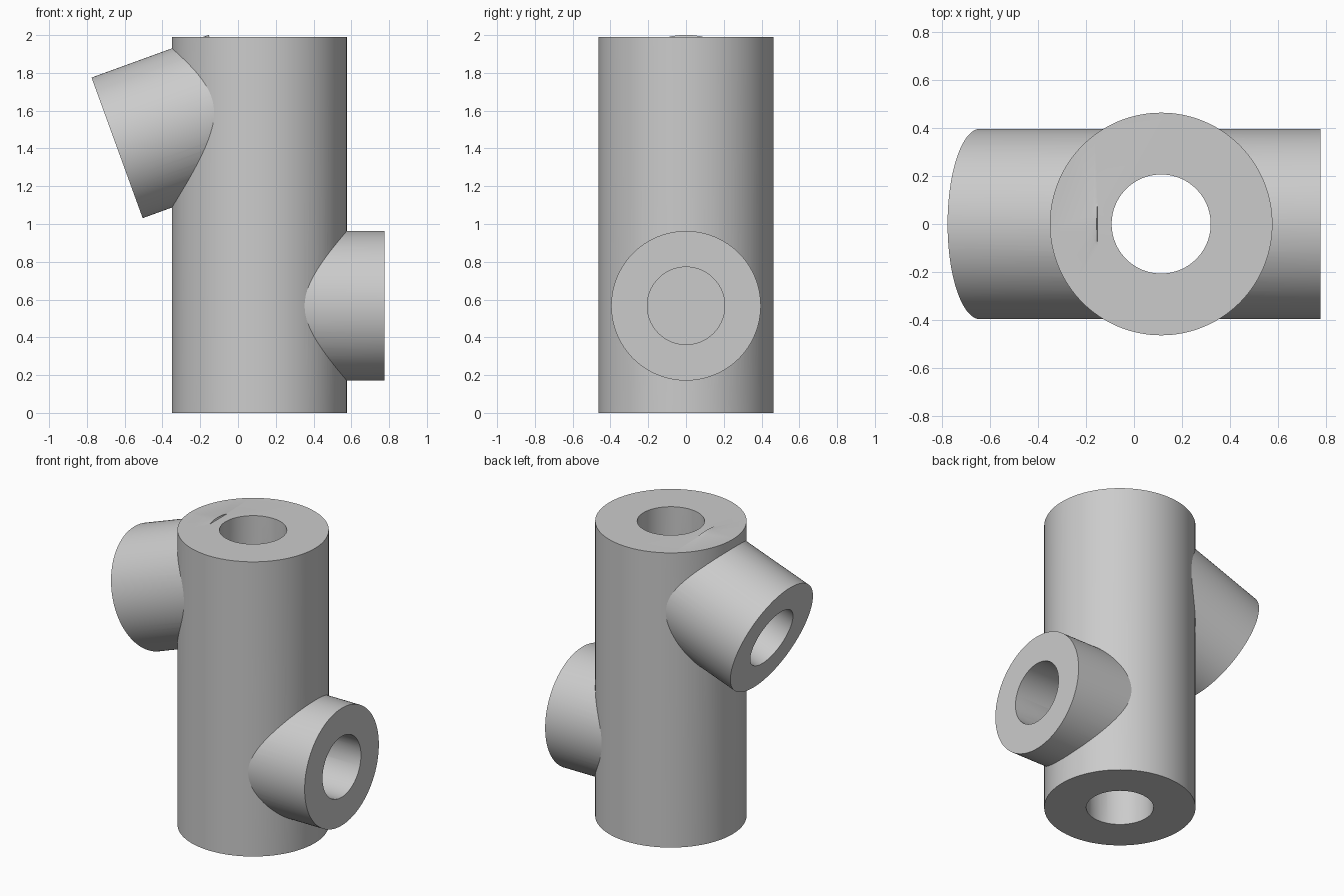
import bpy
import math
from mathutils import Vector

cube = bpy.data.objects.get("Cube")
if cube:
    bpy.data.objects.remove(cube, do_unlink=True)

AXIS_X = 0.113      # centre line of the upright pipe
BORE = 0.206        # radius shared by all bores
SIDES = 128

grey = bpy.data.materials.new("plain grey")
grey.use_nodes = True
colour = (0.6, 0.6, 0.6, 1)
grey.diffuse_color = colour
grey.node_tree.nodes["Principled BSDF"].inputs["Base Color"].default_value = colour


def rod(name, start, end, radius):
    """Solid cylinder between two points."""
    start, end = Vector(start), Vector(end)
    axis = end - start
    bpy.ops.mesh.primitive_cylinder_add(
        vertices=SIDES, radius=radius, depth=axis.length,
        location=(start + end) / 2,
        rotation=axis.to_track_quat('Z', 'Y').to_euler())
    obj = bpy.context.object
    obj.name = name
    obj.data.materials.append(grey)
    return obj


def combine(target, tool, operation):
    """Apply a boolean and discard the tool."""
    tool.hide_render = True
    mod = target.modifiers.new(operation.lower(), 'BOOLEAN')
    mod.operation = operation
    mod.solver = 'EXACT'
    mod.object = tool
    bpy.context.view_layer.objects.active = target
    bpy.ops.object.modifier_apply(modifier=mod.name)
    bpy.data.objects.remove(tool, do_unlink=True)


# Mouth centres and outward directions of the two branches
tilt = math.radians(20)
branches = [
    ("left_branch", Vector((0.775, 0, 0.567)), Vector((1, 0, 0)), 0.93),
    ("right_branch", Vector((-0.64, 0, 1.403)),
     Vector((-math.cos(tilt), 0, -math.sin(tilt))), 0.66),
]

# Upright pipe joined with both branches
body = rod("branched_pipe", (AXIS_X, 0, 0), (AXIS_X, 0, 1.99), 0.463)
for name, mouth, out, depth in branches:
    combine(body, rod(name, mouth - out * 0.66, mouth, 0.396), 'UNION')

# Bores: straight through the pipe, and in from each branch mouth
combine(body, rod("main_bore", (AXIS_X, 0, -0.1), (AXIS_X, 0, 2.1), BORE), 'DIFFERENCE')
for name, mouth, out, depth in branches:
    cutter = rod(name + "_bore", mouth - out * depth, mouth + out * 0.1, BORE - 0.001)
    combine(body, cutter, 'DIFFERENCE')

bpy.ops.object.select_all(action='DESELECT')
body.select_set(True)
bpy.context.view_layer.objects.active = body
bpy.ops.object.shade_smooth_by_angle(angle=math.radians(25))
